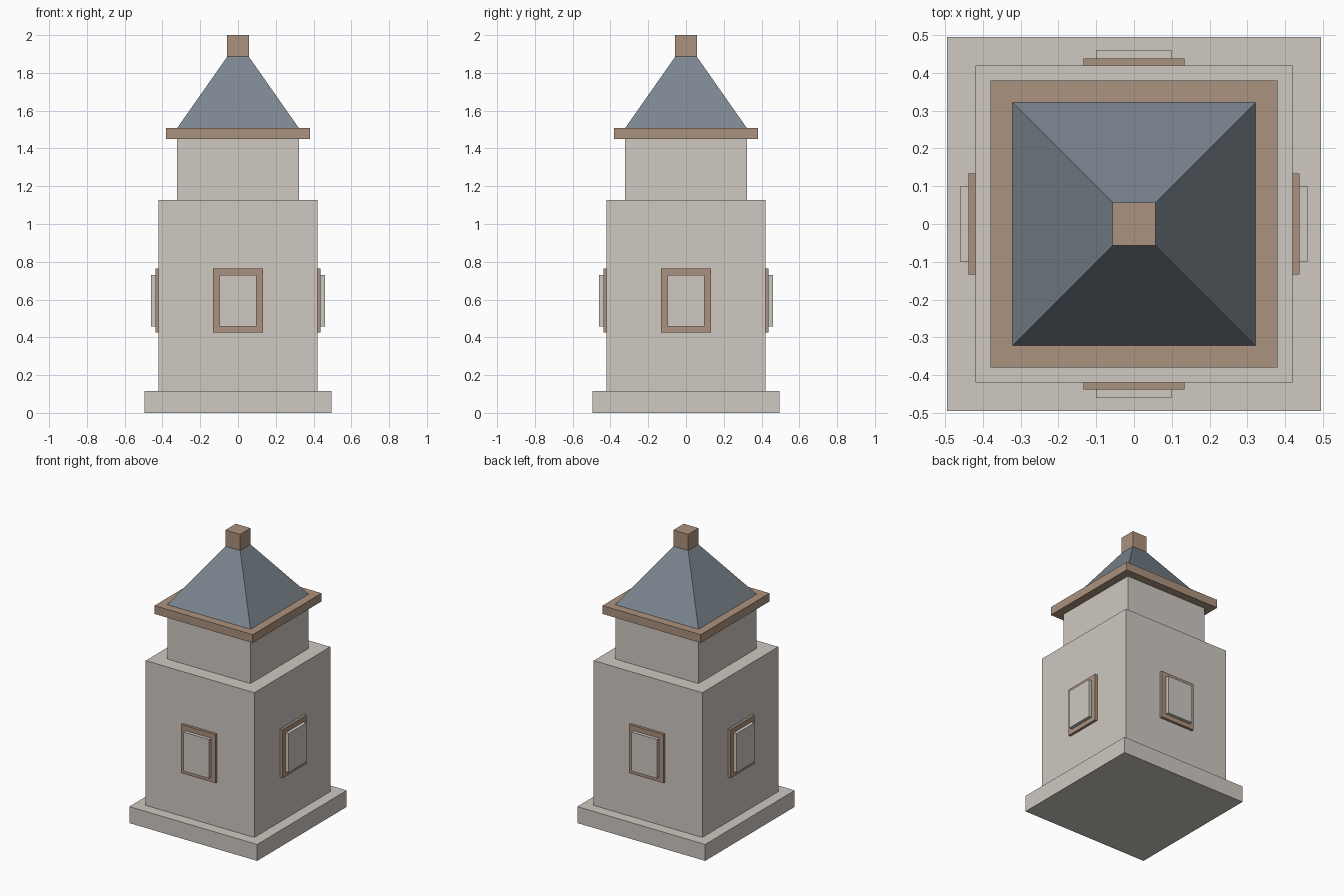
import bpy, bmesh
from mathutils import Matrix
from math import pi

if "Cube" in bpy.data.objects:
    bpy.data.objects.remove(bpy.data.objects["Cube"])


def material(name, color):
    m = bpy.data.materials.new(name)
    m.diffuse_color = (*color, 1)
    m.use_nodes = True
    m.node_tree.nodes["Principled BSDF"].inputs["Base Color"].default_value = m.diffuse_color
    return m


STONE = material("stone", (0.62, 0.58, 0.53))
TRIM = material("trim", (0.41, 0.29, 0.21))
SLATE = material("slate", (0.20, 0.24, 0.28))


def add_object(name, bm, mat):
    mesh = bpy.data.meshes.new(name)
    bm.to_mesh(mesh)
    bm.free()
    mesh.materials.append(mat)
    obj = bpy.data.objects.new(name, mesh)
    bpy.context.collection.objects.link(obj)
    return obj


def block(name, mat, lo, hi, turn=0.0, top_scale=1.0):
    """Box between two corners, optionally tapered, turned about z."""
    bm = bmesh.new()
    bmesh.ops.create_cube(bm, size=1)
    for v in bm.verts:
        taper = top_scale if v.co.z > 0 else 1.0
        for i in range(3):
            v.co[i] = lo[i] + (v.co[i] + 0.5) * (hi[i] - lo[i])
        v.co.x *= taper
        v.co.y *= taper
    bm.transform(Matrix.Rotation(turn, 4, 'Z'))
    return add_object(name, bm, mat)


# Stacked square tiers: name, material, half width, bottom, top, taper
tiers = [
    ("plinth", STONE, 0.495, 0.0, 0.115, 1),
    ("lower_body", STONE, 0.42, 0.115, 1.128, 1),
    ("upper_body", STONE, 0.322, 1.128, 1.45, 1),
    ("cornice", TRIM, 0.38, 1.45, 1.508, 1),
    ("roof", SLATE, 0.322, 1.508, 1.886, 0.057 / 0.322),
    ("finial", TRIM, 0.057, 1.886, 2.0, 1),
]
for name, mat, h, z0, z1, taper in tiers:
    block(name, mat, (-h, -h, z0), (h, h, z1), top_scale=taper)

# A framed window on each of the four sides
for i, side in enumerate(("front", "right", "back", "left")):
    block(side + "_window_frame", TRIM, (-0.133, -0.438, 0.425), (0.133, -0.415, 0.765), i * pi / 2)
    block(side + "_window_panel", STONE, (-0.099, -0.461, 0.457), (0.099, -0.415, 0.73), i * pi / 2)
